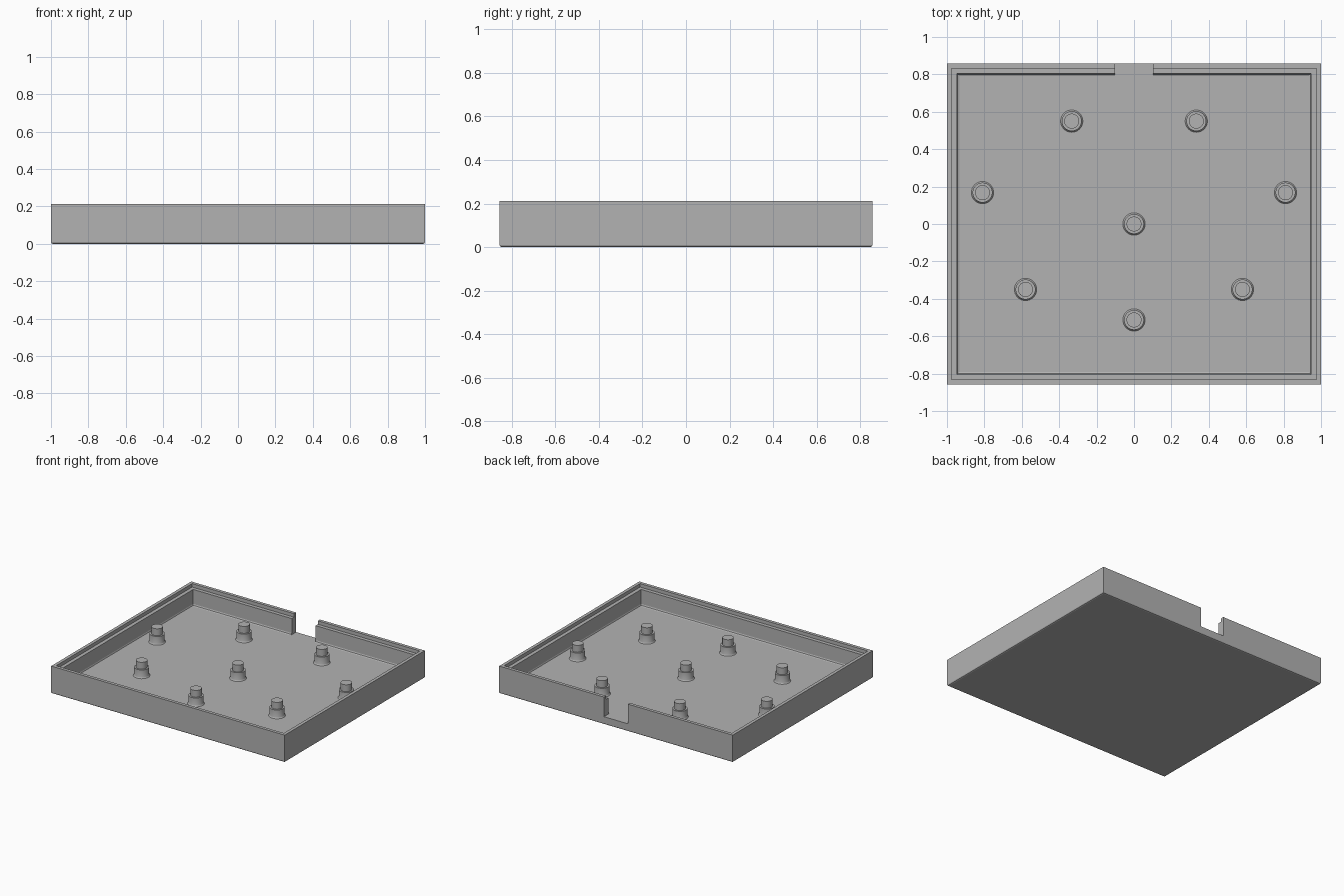
import bpy, bmesh

if "Cube" in bpy.data.objects:
    bpy.data.objects.remove(bpy.data.objects["Cube"], do_unlink=True)

W, D, H = 1.0, 0.857, 0.212      # half width, half depth, height
FLOOR, WALL, LIP = 0.06, 0.053, 0.025

grey = bpy.data.materials.new("plain grey")
grey.use_nodes = True
grey.diffuse_color = (0.45, 0.45, 0.45, 1)
grey.node_tree.nodes["Principled BSDF"].inputs["Base Color"].default_value = grey.diffuse_color


def finish(bm, name):
    bmesh.ops.recalc_face_normals(bm, faces=bm.faces)
    mesh = bpy.data.meshes.new(name)
    bm.to_mesh(mesh)
    bm.free()
    obj = bpy.data.objects.new(name, mesh)
    bpy.context.collection.objects.link(obj)
    mesh.materials.append(grey)
    bpy.ops.object.select_all(action="DESELECT")
    obj.select_set(True)
    bpy.context.view_layer.objects.active = obj
    return obj


def stack(rings, name):
    """Closed skin over rings, each a list of points with equal counts."""
    bm = bmesh.new()
    loops = [[bm.verts.new(p) for p in ring] for ring in rings]
    n = len(loops[0])
    for a, b in zip(loops, loops[1:]):
        for i in range(n):
            j = (i + 1) % n
            bm.faces.new((a[i], a[j], b[j], b[i]))
    bm.faces.new(loops[0])
    bm.faces.new(loops[-1])
    return finish(bm, name)


def rect(inset, z):
    x, y = W - inset, D - inset
    return [(-x, -y, z), (x, -y, z), (x, y, z), (-x, y, z)]


# Tray: softened foot, outer wall, stepped rim, inner wall, floor fillet
tray = stack([rect(i, z) for i, z in (
    (0.010, 0), (0.003, 0.003), (0, 0.010), (0, H), (LIP, H), (LIP, H - 0.027),
    (WALL, H - 0.027), (WALL, FLOOR + 0.013), (WALL + 0.004, FLOOR + 0.004),
    (WALL + 0.013, FLOOR))], "tray")

# Notch through the back wall
bm = bmesh.new()
bmesh.ops.create_cube(bm, size=1)
for v in bm.verts:
    v.co = (v.co.x * 0.205, D - 0.02 + v.co.y * 0.11, FLOOR + (v.co.z + 0.5) * 0.3)
cutter = finish(bm, "notch_cutter")
cutter.hide_render = True
cut = tray.modifiers.new("notch", "BOOLEAN")
cut.operation, cut.object, cut.solver = "DIFFERENCE", cutter, "EXACT"
bpy.context.view_layer.objects.active = tray
bpy.ops.object.modifier_apply(modifier="notch")
bpy.data.objects.remove(cutter, do_unlink=True)


# Stepped locating pegs
def peg(x, y, name):
    bm = bmesh.new()
    prev = None
    profile = ((0.062, FLOOR - 0.002), (0.056, FLOOR + 0.003), (0.053, FLOOR + 0.010),
               (0.053, 0.125), (0.040, 0.125), (0.040, 0.178))
    for r, z in profile:
        ring = bmesh.ops.create_circle(bm, segments=32, radius=r)["verts"]
        for v in ring:
            v.co.x, v.co.y, v.co.z = v.co.x + x, v.co.y + y, z
        if prev:
            for i in range(32):
                j = (i + 1) % 32
                bm.faces.new((prev[i], prev[j], ring[j], ring[i]))
        else:
            bm.faces.new(ring)
        prev = ring
    bm.faces.new(prev)
    finish(bm, name)
    bpy.ops.object.shade_smooth_by_angle(angle=0.7)


peg(0, 0, "centre_peg")
peg(0, -0.513, "front_peg")
for row, x, y in (("back", 0.333, 0.55), ("middle", 0.81, 0.168), ("front", 0.58, -0.35)):
    peg(x, y, row + "_left_peg")
    peg(-x, y, row + "_right_peg")
